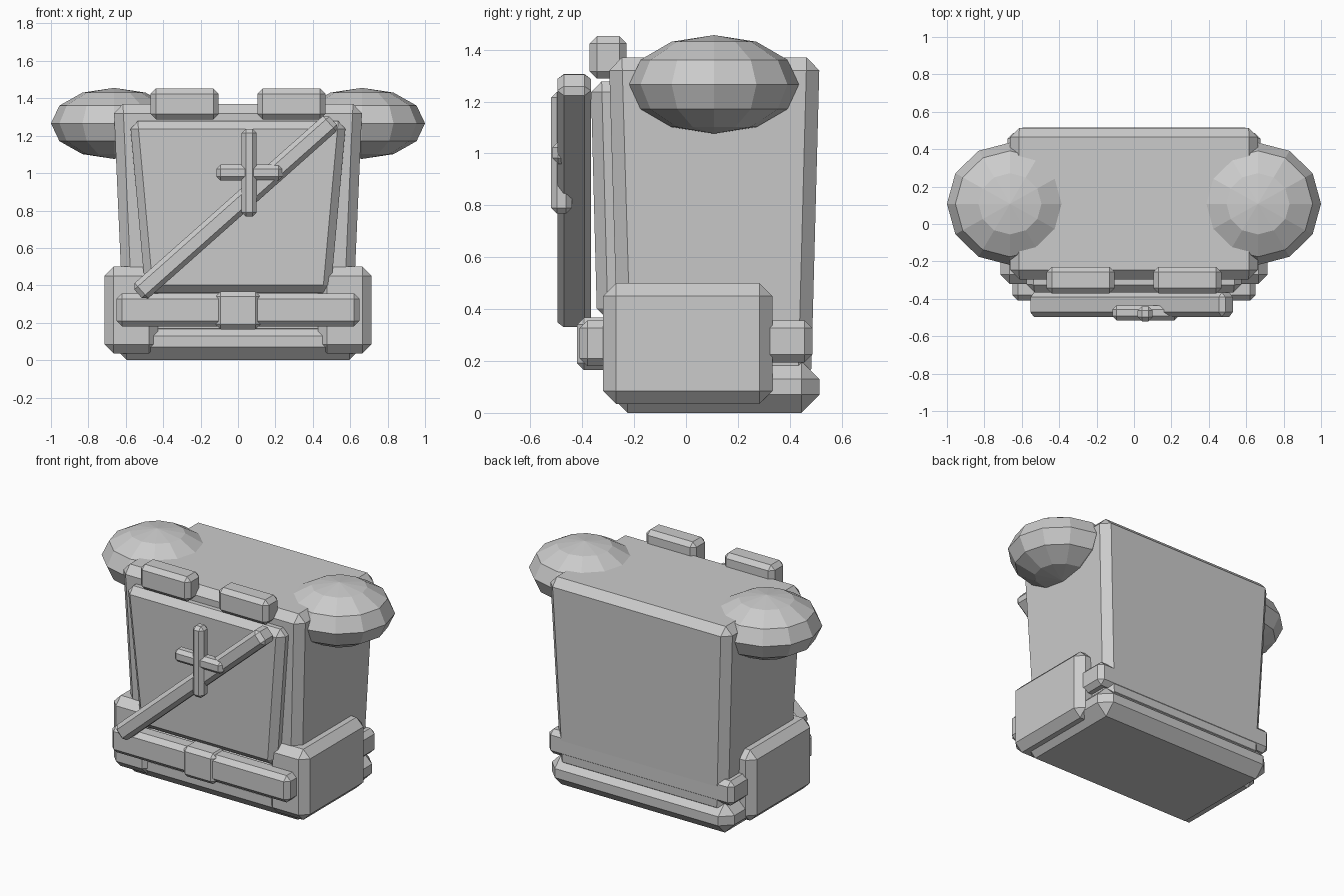
import bpy, bmesh
from math import radians
from mathutils import Matrix, Vector

if "Cube" in bpy.data.objects:
    bpy.data.objects.remove(bpy.data.objects["Cube"])


def finish(bm, name):
    bmesh.ops.recalc_face_normals(bm, faces=bm.faces)
    me = bpy.data.meshes.new(name)
    bm.to_mesh(me)
    bm.free()
    ob = bpy.data.objects.new(name, me)
    bpy.context.collection.objects.link(ob)
    return ob


def block(name, x, y, z, bevel, x_low=None, y_low=None):
    """Chamfered box from (min, max) ranges; x_low / y_low taper the bottom."""
    bm = bmesh.new()
    bmesh.ops.create_cube(bm, size=1)
    for v in bm.verts:
        i, j, k = (int(c > 0) for c in v.co)
        xr = x if k or not x_low else x_low
        yr = y if k or not y_low else y_low
        v.co = Vector((xr[i], yr[j], z[k]))
    bmesh.ops.bevel(bm, geom=bm.edges[:], offset=bevel, offset_type='OFFSET',
                    segments=1, profile=0.5, affect='EDGES')
    return finish(bm, name)


# Torso, base and waist
block("torso", (-.665, .665), (-.297, .515), (.12, 1.37), .05,
      x_low=(-.61, .61), y_low=(-.26, .482))
block("base", (-.665, .665), (-.295, .515), (0, .2), .07)
block("waist_belt", (-.675, .675), (-.3, .487), (.195, .357), .03)

# Front plate, tapering downwards
block("chest_plate", (-.578, .578), (-.367, -.2), (.36, 1.278), .042,
      x_low=(-.495, .495), y_low=(-.343, -.2))

# Belt front and buckle
block("belt_front", (-.65, .65), (-.41, -.28), (.18, .357), .03)
block("belt_buckle", (-.12, .12), (-.42, -.28), (.165, .367), .027)

# Diagonal strap across the chest
strap = block("diagonal_strap", (-.6975, .6975), (-.065, .065), (-.055, .055), .025)
strap.data.transform(Matrix.Translation((-.013, -.431, .818))
                     @ Matrix.Rotation(radians(-41.6), 4, 'Y'))

# Cross emblem
block("cross_upright", (.02, .1), (-.52, -.44), (.768, 1.237), .022)
block("cross_bar", (-.115, .238), (-.515, -.435), (.96, 1.045), .022)

# Mirrored parts: side pouches, shoulder clips, shoulder pads
for side, s in (("left", -1), ("right", 1)):
    def span(a, b):
        return tuple(sorted((s * a, s * b)))
    block(side + "_pouch", span(.427, .715), (-.32, .333), (.035, .5), .05)
    block(side + "_shoulder_clip", span(.103, .467), (-.371, -.229), (1.288, 1.452), .028)
    bm = bmesh.new()
    bmesh.ops.create_uvsphere(bm, u_segments=12, v_segments=6, radius=1)
    bm.transform(Matrix.Translation((s * .663, .108, 1.266))
                 @ Matrix.Diagonal((.337, .327, .19, 1)))
    finish(bm, side + "_shoulder_pad")
